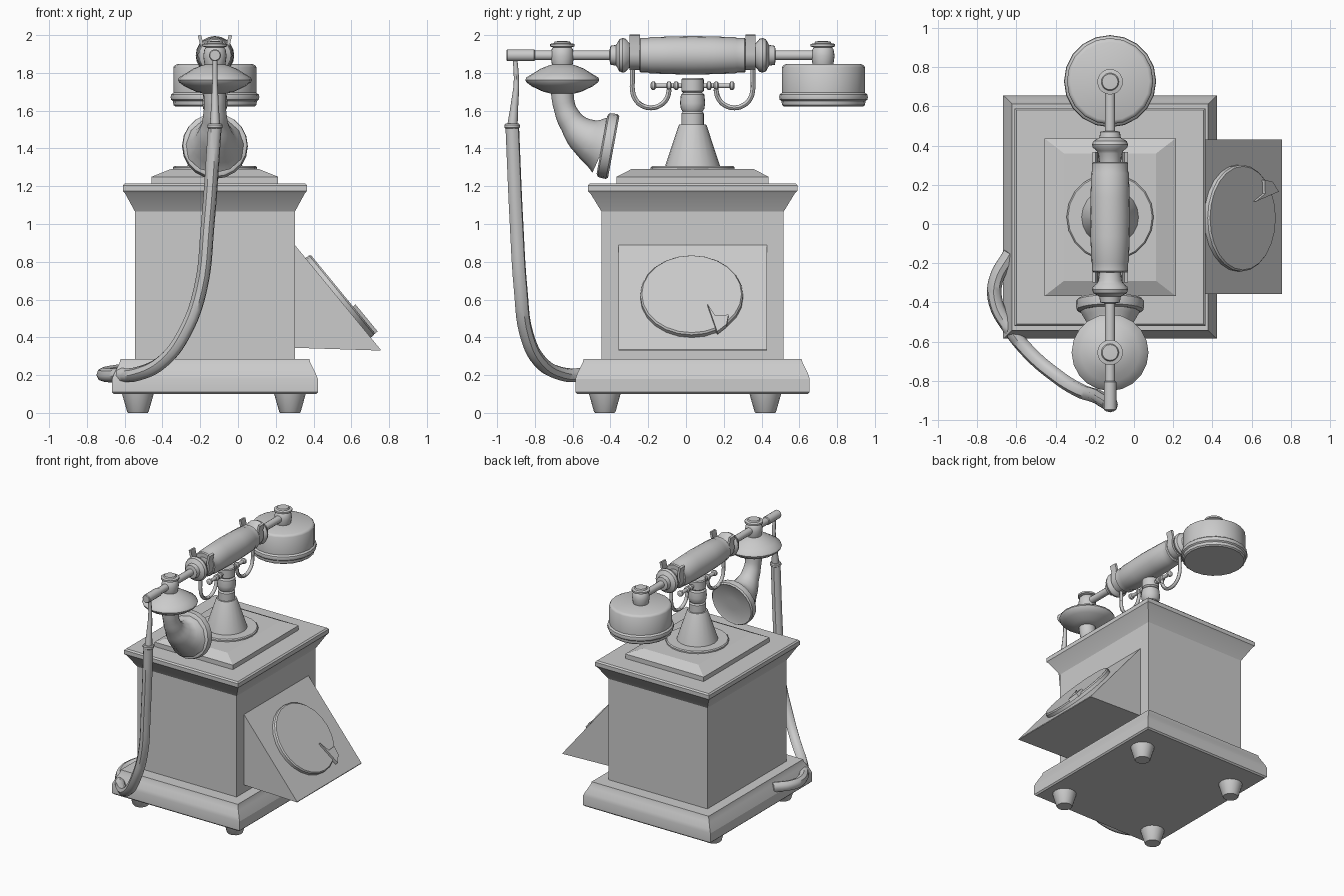
import bpy, bmesh, math
from mathutils import Vector, Matrix

if "Cube" in bpy.data.objects:
    bpy.data.objects.remove(bpy.data.objects["Cube"])

CX, CY = -0.122, 0.035      # centre of cabinet and stand
HZ = 1.893                  # handset axis height


def finish(name, bm, angle=35):
    bmesh.ops.remove_doubles(bm, verts=bm.verts, dist=1e-5)
    bmesh.ops.recalc_face_normals(bm, faces=bm.faces)
    me = bpy.data.meshes.new(name)
    bm.to_mesh(me)
    bm.free()
    ob = bpy.data.objects.new(name, me)
    bpy.context.collection.objects.link(ob)
    smooth(ob, angle)
    return ob


def smooth(ob, angle=35):
    bpy.ops.object.select_all(action='DESELECT')
    ob.select_set(True)
    bpy.context.view_layer.objects.active = ob
    bpy.ops.object.shade_smooth_by_angle(angle=math.radians(angle))


def skin(name, rings, angle=35):
    """Bridge equal-length closed rings and cap both ends."""
    bm = bmesh.new()
    vs = [[bm.verts.new(p) for p in r] for r in rings]
    n = len(vs[0])
    for a, b in zip(vs, vs[1:]):
        for i in range(n):
            j = (i + 1) % n
            bm.faces.new((a[i], a[j], b[j], b[i]))
    bm.faces.new(vs[0])
    bm.faces.new(vs[-1])
    return finish(name, bm, angle)


def lathe(name, profile, loc=(0, 0, 0), axis=(0, 0, 1), n=20):
    """Turn (radius, height) pairs around an axis through loc."""
    m = Matrix.Translation(loc) @ Vector(axis).to_track_quat('Z', 'Y').to_matrix().to_4x4()
    rings = [[m @ Vector((r * math.cos(math.tau * i / n), r * math.sin(math.tau * i / n), h))
              for i in range(n)] for r, h in profile]
    return skin(name, rings)


def tiers(name, profile):
    """Stack of rectangles (half x, half y, z)."""
    return skin(name, [[(CX + sx * hx, CY + sy * hy, z)
                        for sx, sy in ((-1, -1), (1, -1), (1, 1), (-1, 1))]
                       for hx, hy, z in profile], 20)


def tube(name, pts, radii, res=5, sides=2):
    """Smooth round tube through points with varying radius."""
    cu = bpy.data.curves.new(name, 'CURVE')
    cu.dimensions = '3D'
    cu.bevel_depth = 1.0
    cu.bevel_resolution = sides
    cu.resolution_u = res
    cu.use_fill_caps = True
    sp = cu.splines.new('BEZIER')
    sp.bezier_points.add(len(pts) - 1)
    for bp, p, r in zip(sp.bezier_points, pts, radii):
        bp.co, bp.radius = p, r
        bp.handle_left_type = bp.handle_right_type = 'AUTO'
    ob = bpy.data.objects.new(name, cu)
    bpy.context.collection.objects.link(ob)
    bpy.ops.object.select_all(action='DESELECT')
    ob.select_set(True)
    bpy.context.view_layer.objects.active = ob
    bpy.ops.object.convert(target='MESH')
    smooth(bpy.context.view_layer.objects.active, 45)


# Cabinet: plinth, body, cornice, stepped top
tiers("plinth", [(.535, .61, .1), (.545, .62, .11), (.545, .62, .18), (.535, .612, .205),
                 (.515, .592, .245), (.505, .582, .265), (.5, .577, .285)])
tiers("body", [(.423, .482, .27), (.423, .482, 1.08)])
tiers("cornice", [(.423, .482, 1.065), (.475, .54, 1.16), (.487, .555, 1.175),
                  (.487, .555, 1.205), (.477, .545, 1.215)])
tiers("stepped_top", [(.335, .402, 1.21), (.335, .402, 1.25), (.235, .325, 1.29)])

# Feet
for i, (x, y) in enumerate([(-.53, -.43), (.275, -.43), (-.53, .42), (.275, .42)]):
    lathe(f"foot_{i + 1}", [(.052, 0), (.057, .006), (.085, .105)], (x, y, 0), n=16)

# Dial housing wedge on the right side
y0, y1 = -.357, .43
skin("dial_housing", [[(.29, y, .345), (.755, y, .33), (.755, y, .335), (.30, y, .89), (.29, y, .89)]
                      for y in (y0, y1)], 20)

# Dial plate and finger stop, in the plane of the slope
normal = Vector((.773, 0, .634))
up = Vector((-.634, 0, .773))
dial = Vector((.528, CY - .005, .607))
lathe("dial_plate", [(.272, -.01), (.272, .026), (.264, .035)], dial, normal, 24)
stop = [(.085, -.085), (.125, -.16), (.195, -.155), (.185, -.22), (.135, -.27)]
skin("finger_stop", [[dial + Vector((0, a, 0)) + up * b + normal * h for a, b in stop]
                     for h in (.025, .052)], 20)

# Stand
lathe("stand_disc", [(.222, 1.28), (.222, 1.3), (.215, 1.307)], (CX, CY, 0))
lathe("stand_cone", [(.147, 1.3), (.143, 1.315), (.075, 1.52), (.07, 1.528)], (CX, CY, 0))
lathe("stand_neck", [(.06, 1.52), (.06, 1.585), (.052, 1.595), (.062, 1.61), (.067, 1.64),
                     (.062, 1.685), (.05, 1.695), (.06, 1.705), (.06, 1.765), (.054, 1.772)],
      (CX, CY, 0))

# Cradle: cross bar, knobs, curved hooks and forks, mirrored front to back
lathe("cradle_bar", [(.013, -.205), (.013, .205)], (CX, CY, 1.732), (0, 1, 0), 12)
for s, tag in ((-1, "front"), (1, "back")):
    for d in (.087, .125, .208):
        lathe(f"{tag}_bar_knob", [(.012, -.014), (.022, -.007), (.022, .007), (.012, .014)],
              (CX, CY + s * d, 1.732), (0, 1, 0), 12)
    arc = [(.319, 1.83), (.319, 1.755)]
    arc += [(.221 + .098 * math.cos(a), 1.715 - .1 * math.sin(a))
            for a in (math.pi * k / 6 for k in range(7))]
    tube(f"{tag}_hook", [(CX, CY + s * d, z) for d, z in arc], [.013] * len(arc), 3)
    path = [(-.082, 2.0), (-.07, 1.95)]
    path += [(.075 * math.cos(a), 1.9 + .075 * math.sin(a))
             for a in (math.pi + math.pi * k / 8 for k in range(9))]
    path += [(.07, 1.95), (.082, 2.0)]
    c = Vector((0, 1.92))
    rings = []
    for k, p in enumerate(path):
        t = (Vector(path[min(k + 1, len(path) - 1)]) - Vector(path[max(k - 1, 0)])).normalized()
        o = Vector((t.y, -t.x)) * .009
        rings.append([(CX + p[0] + e * o.x, CY + s * (.306 + w), p[1] + e * o.y)
                      for e, w in ((-1, -.027), (1, -.027), (1, .027), (-1, .027))])
    skin(f"{tag}_fork", rings)
    # Turned bulb beside the grip
    lathe(f"{tag}_grip_bulb", [(.03, .27), (.055, .275), (.06, .325), (.068, .338), (.088, .355),
                              (.092, .37), (.085, .388), (.055, .405), (.05, .435), (.027, .44)],
          (CX, CY, HZ), (0, s, 0))

# Handset grip and rod
lathe("handset_grip", [(.085, -.281), (.092, -.275), (.092, -.235), (.096, -.225), (.1, -.1),
                       (.102, 0), (.1, .1), (.096, .225), (.092, .235), (.092, .275), (.085, .281)],
      (CX, CY, HZ), (0, 1, 0))
lathe("handset_rod", [(.026, -.85), (.026, .72)], (CX, 0, HZ), (0, 1, 0), 14)
lathe("rod_end", [(.027, -.95), (.032, -.945), (.032, -.805), (.027, -.8)],
      (CX, 0, HZ), (0, 1, 0), 14)

# Joint knobs over mouthpiece and earpiece
for name, y in (("mouth_knob", -.655), ("ear_knob", .725)):
    lathe(name, [(.05, 1.83), (.056, 1.85), (.062, 1.89), (.056, 1.925), (.048, 1.935),
                 (.065, 1.94), (.065, 1.953), (.045, 1.957), (.04, 1.967), (.015, 1.968)],
          (CX, y, 0))

# Earpiece drum
lathe("earpiece", [(.21, 1.622), (.22, 1.63), (.222, 1.65), (.232, 1.658), (.235, 1.672),
                   (.232, 1.685), (.22, 1.695), (.22, 1.83), (.213, 1.84), (.2, 1.846)],
      (CX, .728, 0))

# Mouthpiece disc, curved horn and rim
lathe("mouthpiece_disc", [(.06, 1.69), (.1, 1.7), (.16, 1.728), (.19, 1.75), (.196, 1.763),
                          (.19, 1.776), (.15, 1.8), (.115, 1.822), (.07, 1.84), (.05, 1.845)],
      (CX, -.655, 0))
horn = [(-.657, 1.71), (-.642, 1.615), (-.603, 1.535), (-.53, 1.462), (-.43, 1.417)]
tube("horn", [(CX, y, z) for y, z in horn], [.06, .058, .068, .103, .16], 4, 4)
lathe("horn_rim", [(.155, -.008), (.17, 0), (.174, .02), (.174, .045), (.165, .055),
                   (.155, .05), (.05, .046)], (CX, -.437, 1.418), (0, .98, -.18))

# Cord: thin lead then thick braided cord to the plinth
tube("cord_lead", [(CX, -.905, 1.88), (CX, -.898, 1.75), (CX, -.908, 1.63), (CX, -.92, 1.51)],
     [.012, .014, .02, .028])
lathe("cord_cap", [(.035, 1.505), (.04, 1.51), (.04, 1.525), (.034, 1.532)], (CX, -.92, 0), n=12)
cord = [(-.122, -.92, 1.52), (-.16, -.897, 1.0), (-.2, -.875, .65), (-.285, -.845, .42),
        (-.395, -.775, .275), (-.53, -.66, .207), (-.635, -.53, .2), (-.705, -.4, .2),
        (-.705, -.29, .207), (-.63, -.15, .22)]
tube("cord", cord, [.037] * len(cord), 5)
